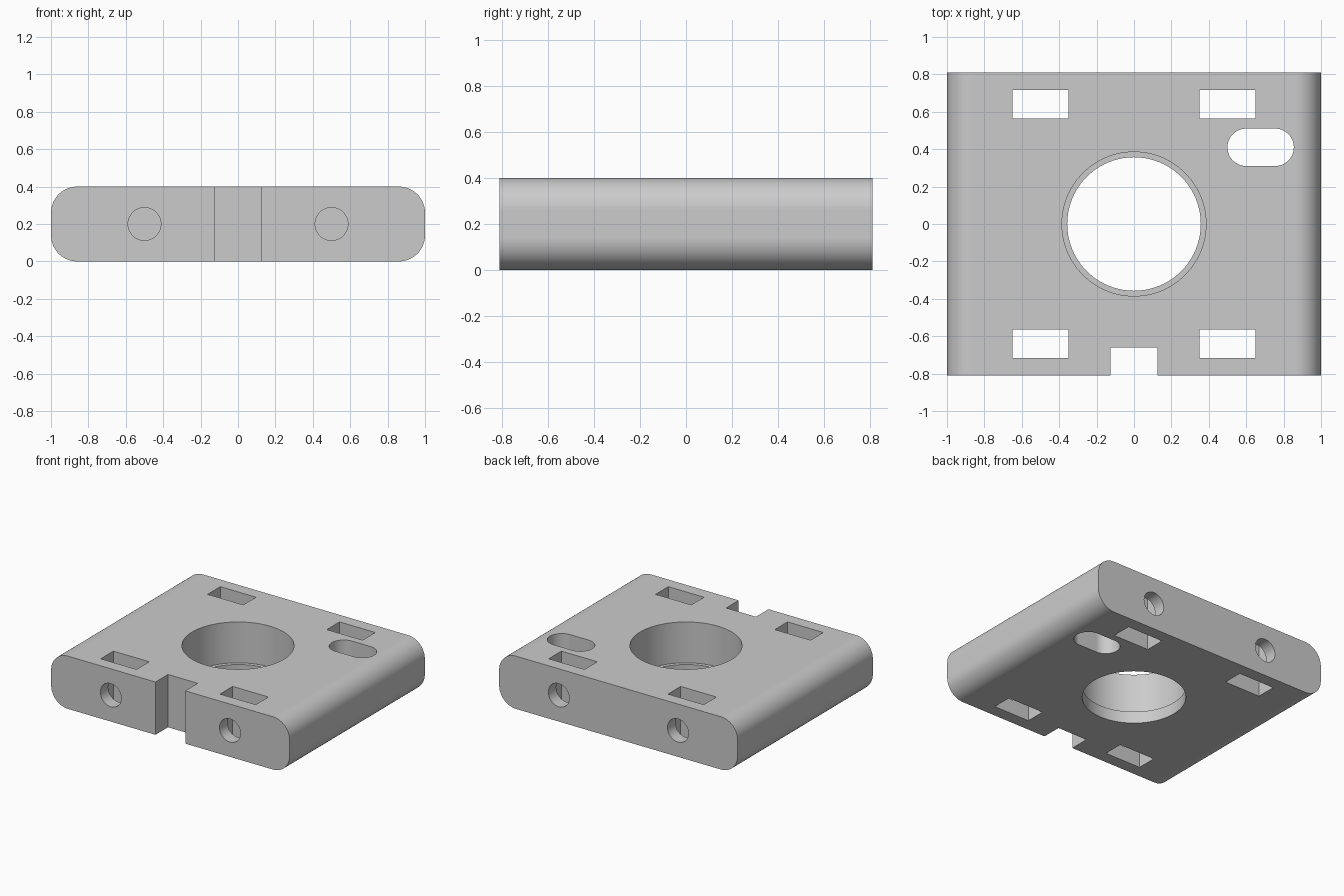
import bpy, bmesh
from math import sin, cos, pi

cube = bpy.data.objects.get("Cube")
if cube:
    bpy.data.objects.remove(cube, do_unlink=True)

grey = bpy.data.materials.new("plain grey")
grey.use_nodes = True
colour = (0.6, 0.6, 0.6, 1)
grey.diffuse_color = colour
grey.node_tree.nodes["Principled BSDF"].inputs["Base Color"].default_value = colour


def rounded(cu, cv, w, h, r=0.0, steps=14):
    """Outline of a rectangle with corner radius r (a circle when r = w/2 = h/2)."""
    pts = []
    for i, (su, sv) in enumerate([(1, 1), (-1, 1), (-1, -1), (1, -1)]):
        for k in range(steps + 1 if r else 1):
            a = (i + k / steps) * pi / 2
            pts.append((cu + su * (w / 2 - r) + r * cos(a),
                        cv + sv * (h / 2 - r) + r * sin(a)))
    return pts


def prism(name, outline, lo, hi, axis="z"):
    """Extrude an outline along z, or along y for outlines drawn in x and z."""
    bm = bmesh.new()
    place = (lambda u, v: (u, v, lo)) if axis == "z" else (lambda u, v: (u, lo, v))
    verts = [bm.verts.new(place(u, v)) for u, v in outline]
    face = bm.faces.new(verts)
    new = bmesh.ops.extrude_face_region(bm, geom=[face])["geom"]
    shift = (0, 0, hi - lo) if axis == "z" else (0, hi - lo, 0)
    bmesh.ops.translate(bm, vec=shift,
                        verts=[g for g in new if isinstance(g, bmesh.types.BMVert)])
    bmesh.ops.remove_doubles(bm, verts=bm.verts, dist=1e-5)
    bmesh.ops.recalc_face_normals(bm, faces=bm.faces)
    mesh = bpy.data.meshes.new(name)
    bm.to_mesh(mesh)
    bm.free()
    ob = bpy.data.objects.new(name, mesh)
    mesh.materials.append(grey)
    bpy.context.collection.objects.link(ob)
    return ob


# Block with rounded long sides
W, D, H = 2.0, 1.62, 0.4
block = prism("mounting_block", rounded(0, H / 2, W, H, 0.14), -D / 2, D / 2, "y")

# Stepped centre bore, oval slot and front notch
bore, ledge = 0.385, 0.09
cutters = [
    prism("wide_bore", rounded(0, 0, 2 * bore, 2 * bore, bore, 24), ledge, 1),
    prism("narrow_bore", rounded(0, 0, 0.714, 0.714, 0.357, 24), -1, 0.2),
    prism("oval_slot", rounded(0.677, 0.41, 0.355, 0.2, 0.1), -1, 1),
    prism("front_notch", rounded(0, -0.81, 0.25, 0.3), -1, 1),
]

# Nut slots, each met by a bolt hole from the front or back
for sx in (-1, 1):
    for sy in (-1, 1):
        cutters.append(prism("nut_slot", rounded(sx * 0.5, sy * 0.64, 0.3, 0.152), -1, 1))
        y0, y1 = sorted((sy * 0.64, sy * 1.0))
        cutters.append(prism("bolt_hole", rounded(sx * 0.5, H / 2, 0.176, 0.176, 0.088, 8),
                             y0, y1, "y"))

bpy.ops.object.select_all(action="DESELECT")
bpy.context.view_layer.objects.active = block
block.select_set(True)
for cutter in cutters:
    cutter.hide_render = True
    mod = block.modifiers.new("cut", "BOOLEAN")
    mod.operation = "DIFFERENCE"
    mod.solver = "EXACT"
    mod.object = cutter
    bpy.ops.object.modifier_apply(modifier=mod.name)
    bpy.data.objects.remove(cutter, do_unlink=True)

# Smooth curved walls, crisp rims, flat faces
bpy.ops.object.shade_smooth_by_angle(angle=pi / 6)
normals = block.modifiers.new("flat_faces", "WEIGHTED_NORMAL")
normals.keep_sharp = True
